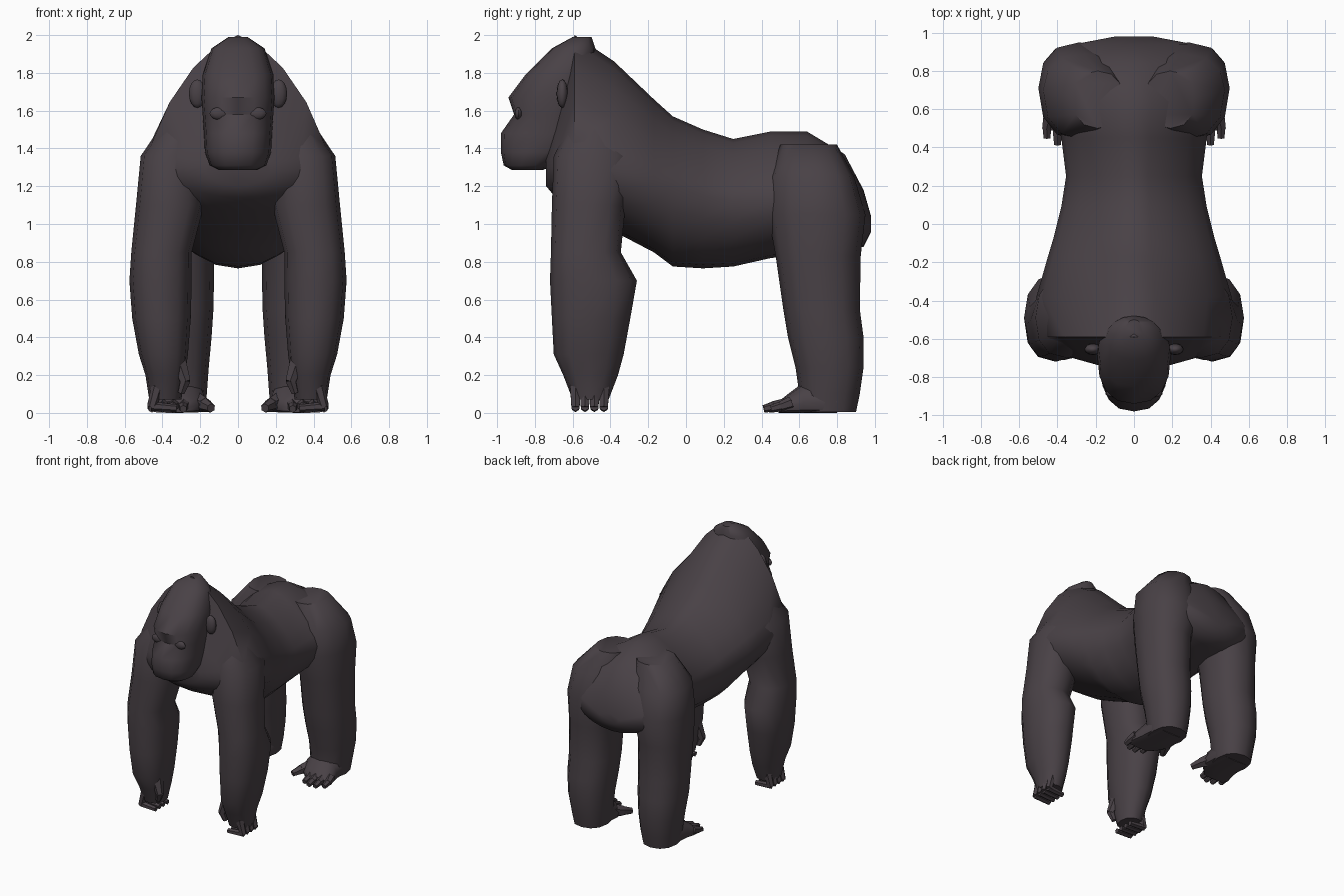
import bpy, bmesh, math
from mathutils import Vector, Matrix

fur = bpy.data.materials.new("dark charcoal fur")
fur.diffuse_color = (0.066, 0.053, 0.061, 1)


def finish(name, bm, mirror=False, angle=50):
    bmesh.ops.recalc_face_normals(bm, faces=bm.faces)
    me = bpy.data.meshes.new(name)
    bm.to_mesh(me)
    bm.free()
    me.materials.append(fur)
    ob = bpy.data.objects.new(name, me)
    bpy.context.collection.objects.link(ob)
    bpy.ops.object.select_all(action='DESELECT')
    ob.select_set(True)
    bpy.context.view_layer.objects.active = ob
    bpy.ops.object.shade_smooth_by_angle(angle=math.radians(angle))
    if mirror:
        ob.modifiers.new("mirror", 'MIRROR').use_mirror_merge = False
    return ob


def loft(bm, axis, rings, n=16, elo=2.0, ehi=2.0):
    """Rings: (position on axis, centre x, half width, widest level, low, high)."""
    loops = []
    for t, cx, w, c, lo, hi in rings:
        loop = []
        for i in range(n):
            a = 2 * math.pi * i / n
            co, si = math.cos(a), math.sin(a)
            e = ehi if si > 0 else elo
            u = cx + w * math.copysign(abs(co) ** (2 / e), co)
            v = c + (hi - c if si > 0 else lo - c) * abs(si) ** (2 / e)
            loop.append(bm.verts.new((u, t, v) if axis == 'y' else (u, v, t)))
        loops.append(loop)
    for p, q in zip(loops, loops[1:]):
        for i in range(n):
            j = (i + 1) % n
            bm.faces.new((p[i], p[j], q[j], q[i]))
    bm.faces.new(loops[0])
    bm.faces.new(loops[-1])


def digit(bm, path, radii):
    """Chain of tapered six-sided segments for a finger or toe."""
    for p, q, r0, r1 in zip(path, path[1:], radii, radii[1:]):
        p, q = Vector(p), Vector(q)
        d = q - p
        m = Matrix.Translation((p + q) / 2) @ d.to_track_quat('Z', 'Y').to_matrix().to_4x4()
        bmesh.ops.create_cone(bm, cap_ends=True, segments=6, radius1=r0, radius2=r1,
                              depth=d.length + r1 * 0.5, matrix=m)


# Torso with the hooded neck and the rump
bm = bmesh.new()
loft(bm, 'y', [
    (-0.74, 0, 0.18, 1.30, 1.20, 1.42),
    (-0.69, 0, 0.36, 1.30, 1.14, 1.56),
    (-0.59, 0, 0.48, 1.30, 1.07, 2.00),
    (-0.38, 0, 0.51, 1.28, 0.96, 1.86),
    (-0.17, 0, 0.45, 1.22, 0.85, 1.66),
    (-0.07, 0, 0.42, 1.20, 0.775, 1.57),
    (0.09, 0, 0.38, 1.15, 0.765, 1.50),
    (0.25, 0, 0.355, 1.12, 0.775, 1.45),
    (0.45, 0, 0.38, 1.13, 0.82, 1.49),
    (0.64, 0, 0.44, 1.13, 0.84, 1.49),
    (0.84, 0, 0.42, 1.10, 0.85, 1.37),
    (0.94, 0, 0.31, 1.05, 0.88, 1.18),
    (0.98, 0, 0.10, 1.00, 0.96, 1.04)], n=20, elo=2.0, ehi=1.5)
finish("torso", bm)

# Head: low is the face side
bm = bmesh.new()
loft(bm, 'z', [
    (1.285, 0, 0.10, -0.84, -0.92, -0.76),
    (1.31, 0, 0.15, -0.80, -0.965, -0.70),
    (1.38, 0, 0.175, -0.74, -0.98, -0.62),
    (1.48, 0, 0.18, -0.70, -0.98, -0.55),
    (1.58, 0, 0.187, -0.70, -0.91, -0.50),
    (1.67, 0, 0.193, -0.68, -0.94, -0.50),
    (1.79, 0, 0.187, -0.64, -0.85, -0.48),
    (1.93, 0, 0.14, -0.58, -0.71, -0.48),
    (1.99, 0, 0.05, -0.56, -0.60, -0.50)], elo=2.4)
finish("head", bm)

# Eyes and ears
for name, pos, size in (("eyes", (0.10, -0.887, 1.585), (0.05, 0.02, 0.033)),
                        ("ears", (0.215, -0.655, 1.69), (0.045, 0.03, 0.075))):
    bm = bmesh.new()
    bmesh.ops.create_uvsphere(bm, u_segments=12, v_segments=8, radius=1,
                              matrix=Matrix.Translation(pos) @ Matrix.Diagonal((*size, 1)))
    finish(name, bm, mirror=True)

# Front limbs
bm = bmesh.new()
loft(bm, 'z', [
    (0.07, 0.385, 0.085, -0.51, -0.60, -0.41),
    (0.20, 0.385, 0.105, -0.51, -0.65, -0.36),
    (0.31, 0.395, 0.13, -0.51, -0.70, -0.33),
    (0.50, 0.405, 0.155, -0.50, -0.71, -0.295),
    (0.70, 0.41, 0.165, -0.49, -0.72, -0.26),
    (0.85, 0.405, 0.16, -0.53, -0.715, -0.345),
    (1.10, 0.36, 0.18, -0.50, -0.71, -0.32),
    (1.36, 0.35, 0.165, -0.49, -0.70, -0.26),
    (1.56, 0.28, 0.10, -0.48, -0.60, -0.33)], n=12, elo=2.4, ehi=2.2)
finish("arms", bm, mirror=True)

# Knuckles curl inward, thumb hangs on the inner side
bm = bmesh.new()
for k in range(4):
    y = -0.585 + 0.05 * k
    digit(bm, [(0.42, y, 0.16), (0.455, y, 0.035), (0.33, y, 0.025)], [0.035, 0.025, 0.02])
digit(bm, [(0.32, -0.58, 0.28), (0.28, -0.60, 0.17), (0.30, -0.59, 0.11)], [0.05, 0.03, 0.02])
finish("fingers", bm, mirror=True)

# Hind limbs
bm = bmesh.new()
loft(bm, 'z', [
    (0.005, 0.31, 0.13, 0.75, 0.60, 0.90),
    (0.10, 0.31, 0.145, 0.75, 0.60, 0.92),
    (0.24, 0.315, 0.16, 0.76, 0.58, 0.94),
    (0.40, 0.315, 0.175, 0.74, 0.54, 0.94),
    (0.55, 0.31, 0.18, 0.72, 0.515, 0.92),
    (0.83, 0.31, 0.185, 0.70, 0.475, 0.925),
    (1.05, 0.285, 0.215, 0.71, 0.435, 0.95),
    (1.25, 0.26, 0.215, 0.70, 0.44, 0.89),
    (1.42, 0.19, 0.13, 0.66, 0.50, 0.80)], n=12, elo=2.3, ehi=2.3)
finish("legs", bm, mirror=True)

# Feet with toes, the big toe spread inward
bm = bmesh.new()
loft(bm, 'y', [
    (0.80, 0.31, 0.13, 0.06, 0, 0.25),
    (0.62, 0.31, 0.145, 0.05, 0, 0.16),
    (0.54, 0.34, 0.13, 0.04, 0, 0.10),
    (0.49, 0.36, 0.10, 0.03, 0, 0.06)], n=12, elo=4)
for k in range(4):
    x = 0.28 + 0.055 * k
    tip = (0.44, 0.415, 0.42, 0.455)[k]
    digit(bm, [(x, 0.55, 0.05), (x + 0.01, tip + 0.05, 0.035), (x + 0.01, tip, 0.022)],
          [0.035, 0.027, 0.02])
digit(bm, [(0.24, 0.66, 0.07), (0.18, 0.57, 0.045), (0.145, 0.50, 0.027)], [0.06, 0.04, 0.024])
finish("feet", bm, mirror=True)
